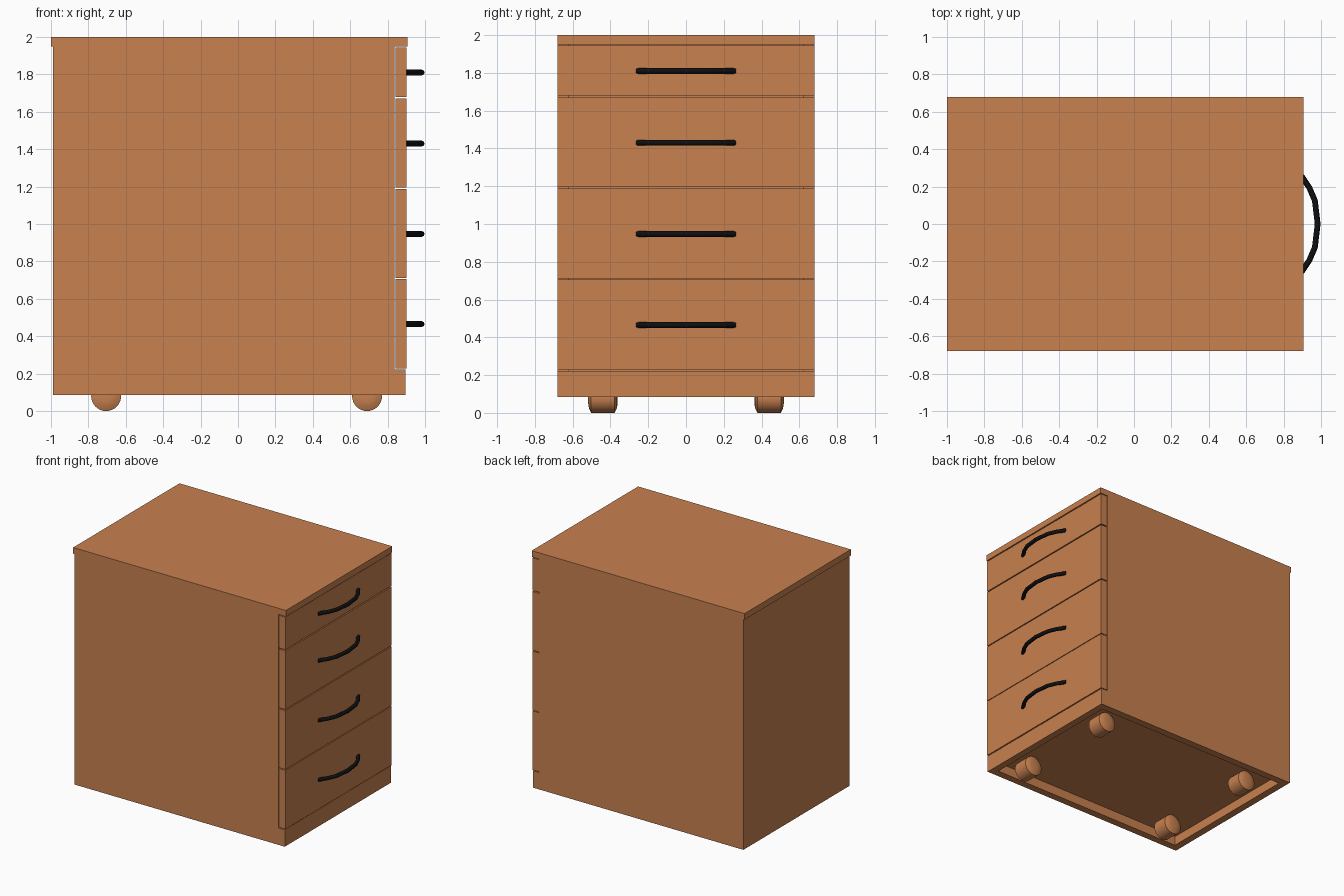
import bpy, bmesh, math
from mathutils import Matrix

if "Cube" in bpy.data.objects:
    bpy.data.objects.remove(bpy.data.objects["Cube"])


def material(name, rgb):
    m = bpy.data.materials.new(name)
    m.diffuse_color = (*rgb, 1)
    m.use_nodes = True
    m.node_tree.nodes["Principled BSDF"].inputs["Base Color"].default_value = m.diffuse_color
    return m


WOOD = material("wood", (0.58, 0.22, 0.08))
BLACK = material("black", (0.005, 0.005, 0.005))


def board(name, x, y, z):
    """Box spanning the given (min, max) ranges."""
    bm = bmesh.new()
    bmesh.ops.create_cube(bm, size=1)
    for v in bm.verts:
        for i, r in enumerate((x, y, z)):
            v.co[i] = r[0] if v.co[i] < 0 else r[1]
    me = bpy.data.meshes.new(name)
    bm.to_mesh(me)
    bm.free()
    me.materials.append(WOOD)
    ob = bpy.data.objects.new(name, me)
    bpy.context.collection.objects.link(ob)
    return ob


W, T = 0.68, 0.06              # half width, board thickness
BACK, FRONT, INNER = -0.99, 0.90, 0.838
FLOOR, UNDER_TOP = 0.085, 1.95

# Carcass: top, back, sides, base and plinth
board("top_panel", (-1.0, 0.905), (-W, W), (UNDER_TOP, 2.0))
board("back_panel", (BACK, BACK + T), (-W + T, W - T), (FLOOR, UNDER_TOP))
for name, s in (("left_side", -1), ("right_side", 1)):
    y = sorted((s * W, s * (W - T)))
    board(name, (BACK, INNER), y, (FLOOR, UNDER_TOP))
board("plinth", (INNER, FRONT - 0.005), (-W, W), (FLOOR, 0.222))
board("base_panel", (BACK + T, INNER), (-W + T, W - T), (0.16, 0.215))

# Drawer fronts, each with a bowed handle
drawers = [(0.228, 0.705, 0.465), (0.711, 1.188, 0.947),
           (1.196, 1.671, 1.43), (1.68, 1.944, 1.81)]
half_arc = [(0.895, 0.257), (0.937, 0.195), (0.967, 0.125)]
arc = half_arc + [(0.982, 0)] + [(x, -y) for x, y in reversed(half_arc)]
for n, (z0, z1, zh) in enumerate(drawers, 1):
    board(f"drawer_front_{n}", (INNER + 0.004, FRONT), (-W, W), (z0, z1))
    cu = bpy.data.curves.new(f"handle_{n}", 'CURVE')
    cu.dimensions = '3D'
    cu.bevel_depth, cu.bevel_resolution = 0.0155, 2
    cu.use_fill_caps = True
    sp = cu.splines.new('POLY')
    sp.points.add(len(arc) - 1)
    for p, (x, y) in zip(sp.points, arc):
        p.co = (x, y, zh, 1)
    cu.materials.append(BLACK)
    bpy.context.collection.objects.link(bpy.data.objects.new(f"handle_{n}", cu))


def wheel(name, x, y):
    """Roller along y with slightly domed ends."""
    profile = [(-0.078, 0.03), (-0.074, 0.055), (-0.062, 0.08),
               (0.062, 0.08), (0.074, 0.055), (0.078, 0.03)]
    sides = 32
    bm = bmesh.new()
    rings = []
    for py, r in profile:
        rings.append([bm.verts.new((r * math.cos(a), py, r * math.sin(a)))
                      for a in (2 * math.pi * i / sides for i in range(sides))])
    for a, b in zip(rings, rings[1:]):
        for i in range(sides):
            j = (i + 1) % sides
            bm.faces.new((a[i], a[j], b[j], b[i]))
    bm.faces.new(rings[0])
    bm.faces.new(rings[-1])
    bmesh.ops.recalc_face_normals(bm, faces=bm.faces)
    bmesh.ops.transform(bm, matrix=Matrix.Translation((x, y, 0.08)), verts=bm.verts)
    me = bpy.data.meshes.new(name)
    bm.to_mesh(me)
    bm.free()
    me.materials.append(WOOD)
    ob = bpy.data.objects.new(name, me)
    bpy.context.collection.objects.link(ob)
    bpy.ops.object.select_all(action='DESELECT')
    ob.select_set(True)
    bpy.context.view_layer.objects.active = ob
    bpy.ops.object.shade_smooth_by_angle(angle=math.radians(30))


# Four rollers under the base
for xn, x in (("back", -0.705), ("front", 0.69)):
    for yn, y in (("left", -0.44), ("right", 0.44)):
        wheel(f"{xn}_{yn}_wheel", x, y)
